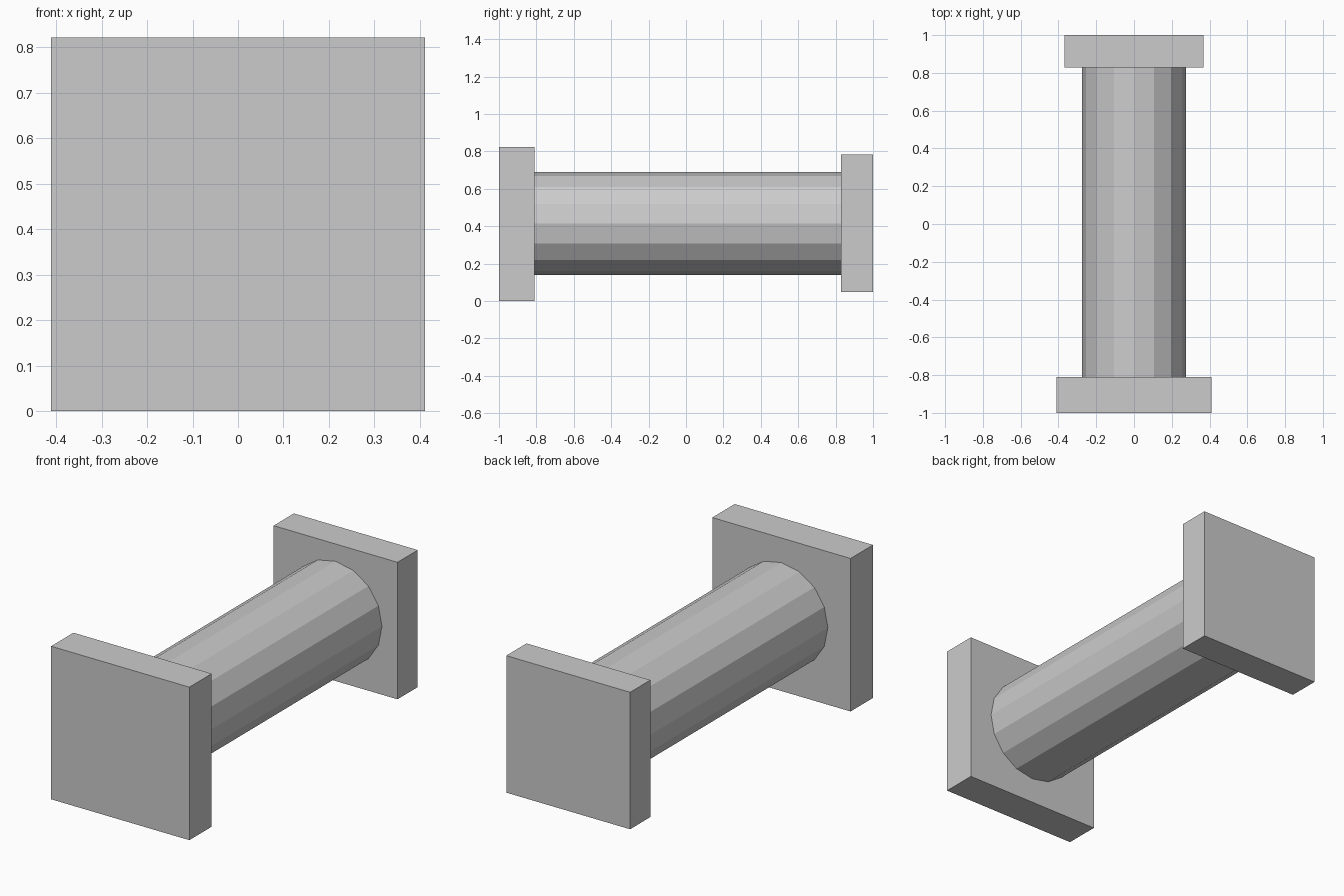
import bpy
import math

if "Cube" in bpy.data.objects:
    bpy.data.objects.remove(bpy.data.objects["Cube"])

CENTRE_Z = 0.412
FRONT_INNER, BACK_INNER = -0.81, 0.828


def plate(name, half, y0, y1, z):
    """Square end plate spanning y0..y1."""
    bpy.ops.mesh.primitive_cube_add(size=1, location=(0, (y0 + y1) / 2, z))
    obj = bpy.context.object
    obj.name = name
    obj.scale = (2 * half, y1 - y0, 2 * half)
    bpy.ops.object.transform_apply(location=False, rotation=False, scale=True)
    return obj


# End plates: the front one is larger and rests on the floor
plate("front_plate", 0.411, -1.0, FRONT_INNER, 0.411)
plate("back_plate", 0.368, BACK_INNER, 1.0, 0.415)

# 16-sided shaft joining the plates
bpy.ops.mesh.primitive_cylinder_add(
    vertices=16, radius=0.276, depth=BACK_INNER - FRONT_INNER,
    location=(0, (FRONT_INNER + BACK_INNER) / 2, CENTRE_Z + 0.002),
    rotation=(math.pi / 2, 0, 0))
bpy.context.object.name = "shaft"
bpy.ops.object.transform_apply(location=False, rotation=True, scale=False)
